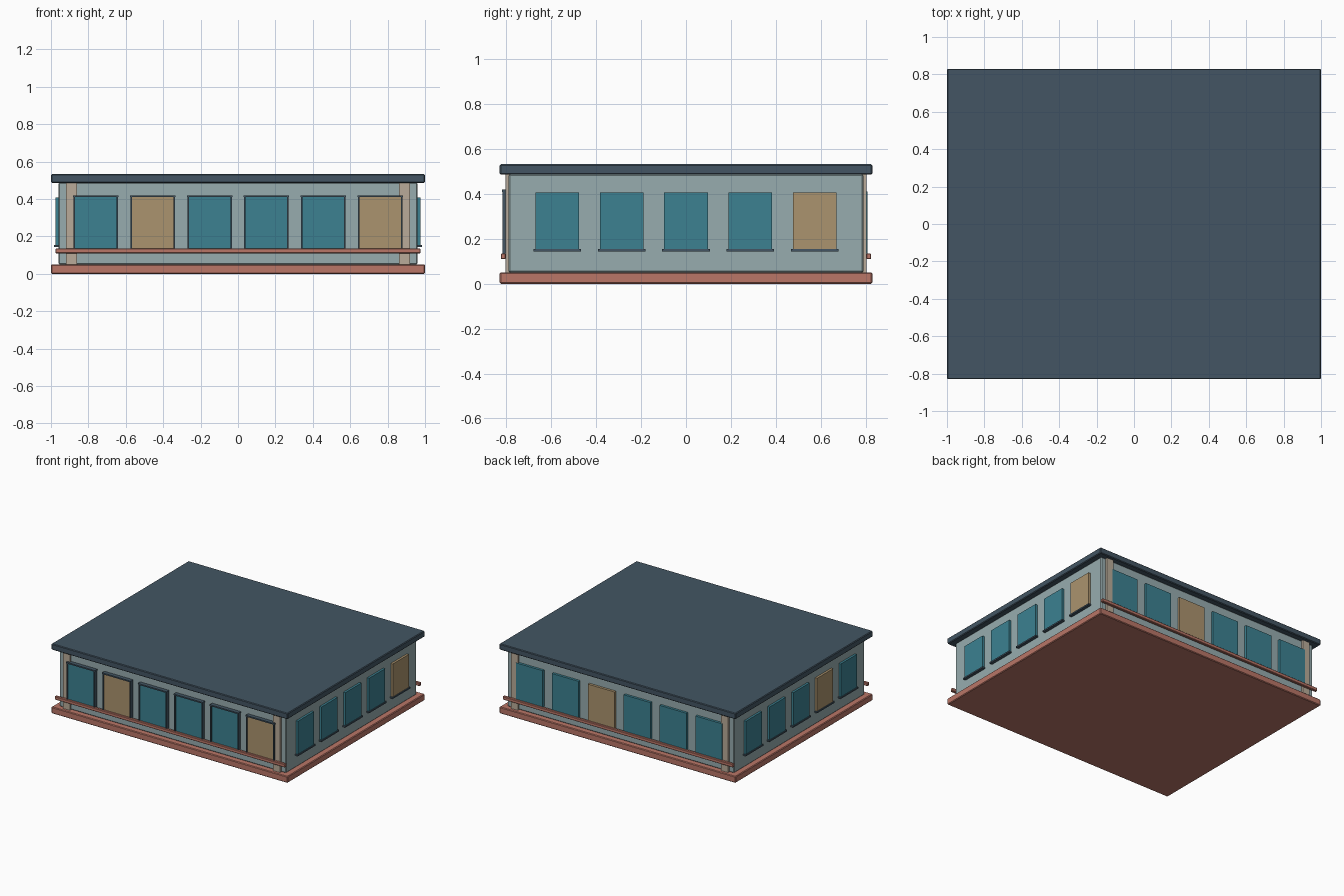
import bpy, bmesh
from mathutils import Vector

if "Cube" in bpy.data.objects:
    bpy.data.objects.remove(bpy.data.objects["Cube"])


def material(name, r, g, b):
    m = bpy.data.materials.new(name)
    m.diffuse_color = [(c / 255) ** 2.2 for c in (r, g, b)] + [1]
    m.use_nodes = True
    m.node_tree.nodes["Principled BSDF"].inputs["Base Color"].default_value = m.diffuse_color
    return m


WALL = material("pale_wall", 150, 171, 173)
SLATE = material("slate", 69, 86, 99)
BRICK = material("brick", 184, 117, 103)
STONE = material("stone", 184, 170, 152)
GLASS = material("glass", 62, 128, 144)
LIT = material("lit_glass", 170, 146, 110)


def box(name, x, y, z, mat, bevel=0.0):
    """Box from (min, max) ranges on each axis."""
    bm = bmesh.new()
    bmesh.ops.create_cube(bm, size=1)
    for v in bm.verts:
        v.co = Vector([(a + b) / 2 + c * abs(b - a)
                       for (a, b), c in zip((x, y, z), v.co)])
    mesh = bpy.data.meshes.new(name)
    bm.to_mesh(mesh)
    bm.free()
    ob = bpy.data.objects.new(name, mesh)
    bpy.context.collection.objects.link(ob)
    mesh.materials.append(mat)
    if bevel:
        mod = ob.modifiers.new("edge_bevel", 'BEVEL')
        mod.width = bevel
        mod.segments = 1
    return ob


# Main masses
box("base_slab", (-1, 1), (-0.83, 0.83), (0, 0.05), BRICK, 0.005)
box("walls", (-0.96, 0.96), (-0.79, 0.79), (0.05, 0.488), WALL, 0.006)
box("roof_slab", (-1, 1), (-0.83, 0.83), (0.487, 0.533), SLATE, 0.005)

# Corner pilasters and long rails on front and back
for s, side in ((-1, "front"), (1, "back")):
    for cx in (-0.89, 0.89):
        box(side + "_pilaster", (cx - 0.03, cx + 0.03),
            (s * 0.785, s * 0.805), (0.05, 0.487), STONE)
    box(side + "_rail", (-0.975, 0.975), (s * 0.803, s * 0.825),
        (0.11, 0.135), BRICK, 0.003)

# Front and back windows; the front ones have slate frames
for s, side, lit in ((-1, "front", (1, 5)), (1, "back", (3,))):
    for i in range(6):
        cx = (i - 2.5) * 0.304
        box(side + "_window", (cx - 0.113, cx + 0.113),
            (s * 0.785, s * 0.809), (0.13, 0.412), LIT if i in lit else GLASS)
        if s < 0:
            for e in (-1, 1):
                box("front_window_jamb", (cx + e * 0.111, cx + e * 0.119),
                    (-0.818, -0.785), (0.13, 0.415), SLATE)
            box("front_window_head", (cx - 0.122, cx + 0.122),
                (-0.82, -0.785), (0.41, 0.42), SLATE)

# Side windows with slate sills
for s, side, lit in ((1, "right", 4), (-1, "left", 1)):
    for i in range(5):
        cy = (i - 2) * 0.287
        box(side + "_window", (s * 0.955, s * 0.977),
            (cy - 0.097, cy + 0.097), (0.15, 0.407), LIT if i == lit else GLASS)
        box(side + "_sill", (s * 0.955, s * 0.983),
            (cy - 0.106, cy + 0.106), (0.144, 0.155), SLATE)
